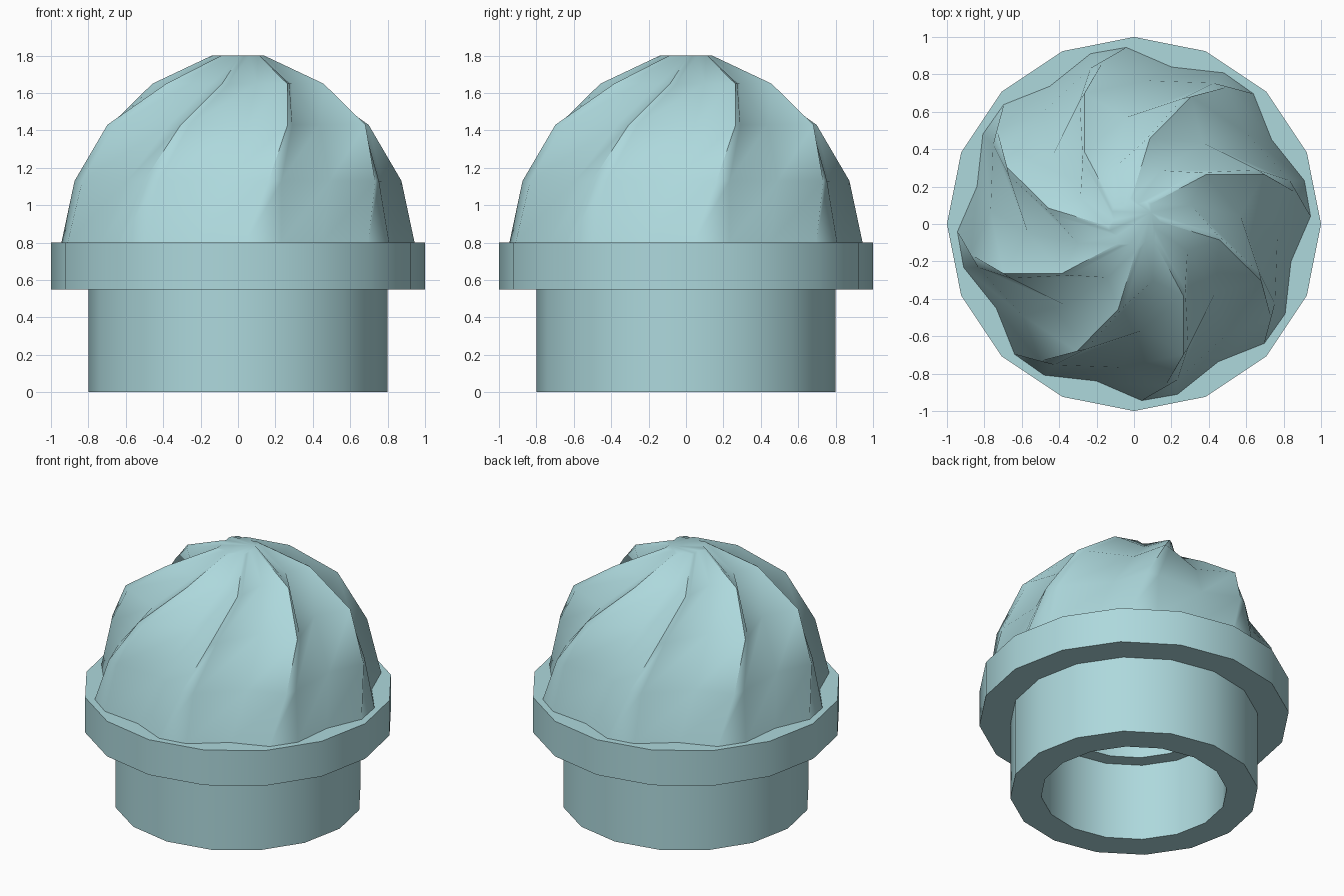
import bpy, bmesh, math

cube = bpy.data.objects.get("Cube")
if cube:
    bpy.data.objects.remove(cube)

SIDES = 16
RIBS = 8

mat = bpy.data.materials.new("pale_teal")
mat.use_nodes = True
colour = (0.42, 0.69, 0.72, 1)
mat.diffuse_color = colour
mat.node_tree.nodes["Principled BSDF"].inputs["Base Color"].default_value = colour


def finish(bm, name, angle):
    bmesh.ops.recalc_face_normals(bm, faces=bm.faces)
    mesh = bpy.data.meshes.new(name)
    bm.to_mesh(mesh)
    bm.free()
    mesh.materials.append(mat)
    obj = bpy.data.objects.new(name, mesh)
    bpy.context.collection.objects.link(obj)
    bpy.ops.object.select_all(action="DESELECT")
    obj.select_set(True)
    bpy.context.view_layer.objects.active = obj
    bpy.ops.object.shade_smooth_by_angle(angle=math.radians(angle))
    return obj


def polar(bm, radius, degrees, z):
    a = math.radians(degrees)
    return bm.verts.new((radius * math.cos(a), radius * math.sin(a), z))


def bridge(bm, lower, upper):
    n = len(lower)
    for i in range(n):
        j = (i + 1) % n
        bm.faces.new((lower[i], lower[j], upper[j], upper[i]))


def pipe(name, outer, inner, low, high):
    """Hollow ring with a rectangular section."""
    bm = bmesh.new()
    section = [(outer, low), (outer, high), (inner, high), (inner, low)]
    loops = [[polar(bm, r, 360 * i / SIDES, z) for i in range(SIDES)]
             for r, z in section]
    for k in range(len(loops)):
        bridge(bm, loops[k], loops[(k + 1) % len(loops)])
    return finish(bm, name, 40)


# Hollow neck and the wider collar above it
pipe("neck", 0.8, 0.6, 0, 0.55)
pipe("collar", 1.0, 0.5, 0.55, 0.8)

# Swirled dome: height, ridge turn, then ridge, flank and valley radii,
# and the flank's offset from the ridge
levels = [
    (0.80, 2.5, 0.945, 0.94, 0.863, 11.8),
    (1.13, 10.6, 0.889, 0.865, 0.77, 5),
    (1.43, 20.8, 0.747, 0.72, 0.57, 3),
    (1.65, 34.5, 0.465, 0.44, 0.32, 4),
    (1.80, 50, 0.14, 0.135, 0.11, 10),
]
bm = bmesh.new()
rings = []
for z, turn, ridge, flank, valley, offset in levels:
    ring = []
    for i in range(RIBS):
        start = turn + i * 360 / RIBS
        ring += [polar(bm, ridge, start, z),
                 polar(bm, flank, start + offset, z),
                 polar(bm, valley, start + 29, z)]
    rings.append(ring)
for lower, upper in zip(rings, rings[1:]):
    bridge(bm, lower, upper)
bm.faces.new(rings[-1])
finish(bm, "swirled_dome", 40)
